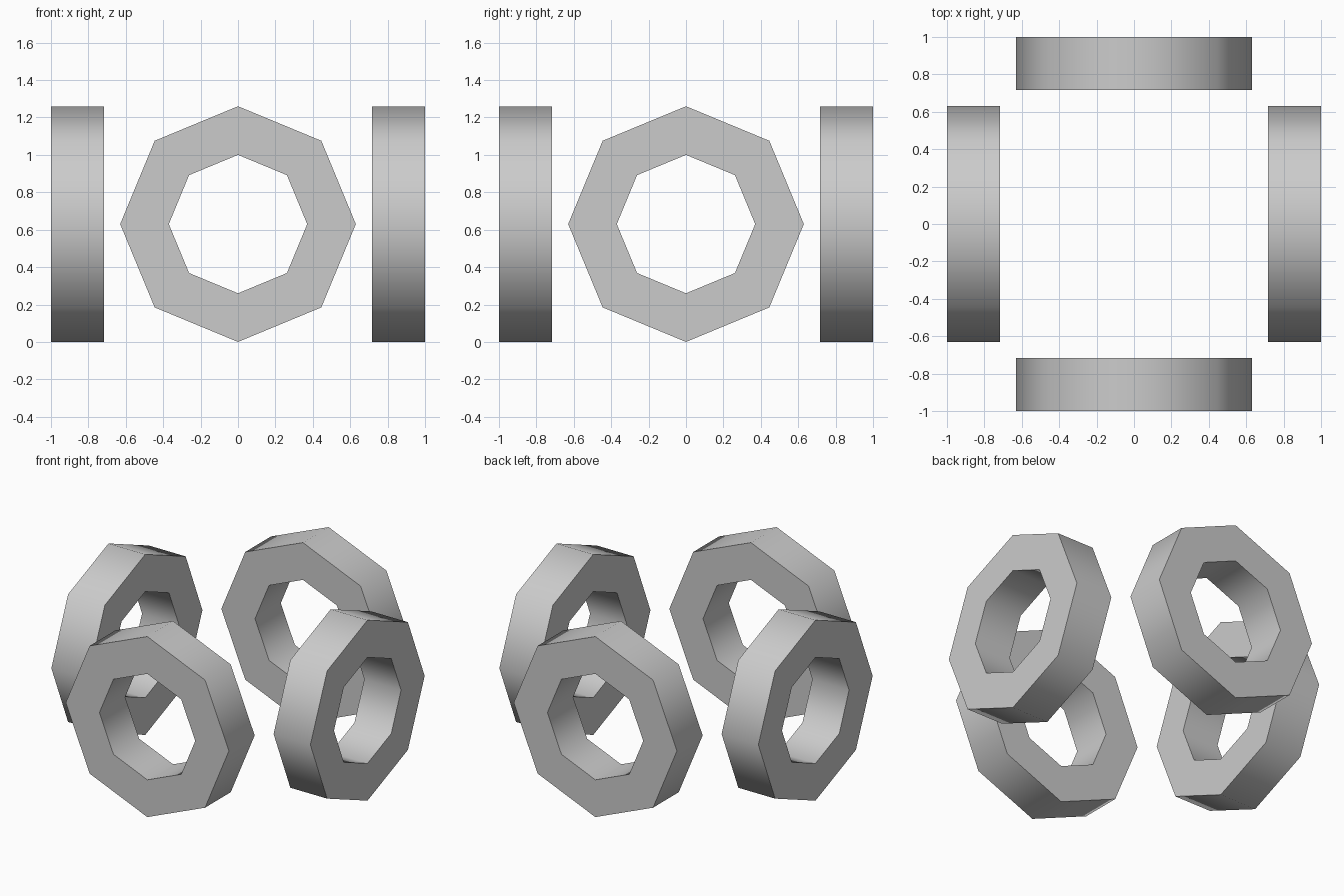
import bpy, bmesh, math
from mathutils import Matrix

if "Cube" in bpy.data.objects:
    bpy.data.objects.remove(bpy.data.objects["Cube"])

SIDES = 8
OUTER, INNER = 0.63, 0.37      # ring radii
FRONT, BACK = 1.0, 0.716       # distance of the two caps from the centre

grey = bpy.data.materials.new("light grey")
grey.diffuse_color = (0.6, 0.6, 0.6, 1)
grey.use_nodes = True
grey.node_tree.nodes["Principled BSDF"].inputs["Base Color"].default_value = grey.diffuse_color


def ring(name, turn):
    """Octagonal ring facing -y, turned about the z axis."""
    bm = bmesh.new()
    profile = [(OUTER, -FRONT), (OUTER, -BACK), (INNER, -BACK), (INNER, -FRONT)]
    loops = []
    for i in range(SIDES):
        a = 2 * math.pi * i / SIDES
        loops.append([bm.verts.new((r * math.cos(a), y, OUTER + r * math.sin(a)))
                      for r, y in profile])
    for i in range(SIDES):
        p, q = loops[i], loops[(i + 1) % SIDES]
        for j in range(4):
            k = (j + 1) % 4
            bm.faces.new((p[j], p[k], q[k], q[j]))
    bmesh.ops.recalc_face_normals(bm, faces=bm.faces)
    bm.transform(Matrix.Rotation(turn, 4, 'Z'))
    mesh = bpy.data.meshes.new(name)
    bm.to_mesh(mesh)
    bm.free()
    mesh.materials.append(grey)
    obj = bpy.data.objects.new(name, mesh)
    bpy.context.collection.objects.link(obj)
    # Rounded shading around the rim, crisp edges at the flat caps
    bpy.ops.object.select_all(action='DESELECT')
    obj.select_set(True)
    bpy.context.view_layer.objects.active = obj
    bpy.ops.object.shade_smooth_by_angle(angle=math.radians(60))


# Four rings standing around the centre
for n, side in enumerate(("front", "right", "back", "left")):
    ring(side + "_ring", n * math.pi / 2)
